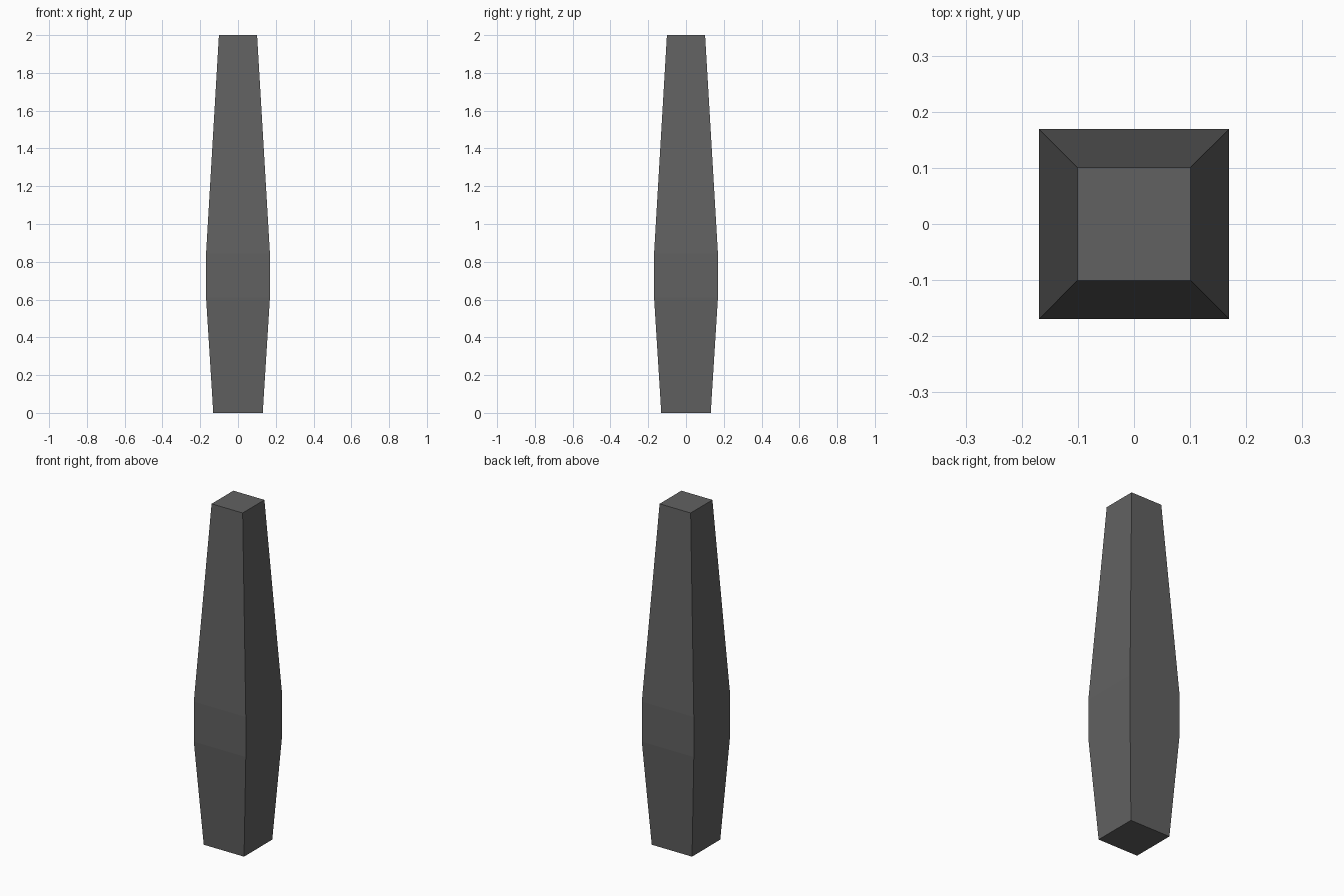
import bpy
import bmesh

if "Cube" in bpy.data.objects:
    bpy.data.objects.remove(bpy.data.objects["Cube"])

# Square column profile: (height, half width)
profile = [(0.0, 0.131), (0.61, 0.169), (0.845, 0.169), (2.0, 0.101)]
corners = [(-1, -1), (1, -1), (1, 1), (-1, 1)]

bm = bmesh.new()
rings = [[bm.verts.new((sx * h, sy * h, z)) for sx, sy in corners] for z, h in profile]

# Side walls between successive rings
for low, high in zip(rings, rings[1:]):
    for i in range(4):
        j = (i + 1) % 4
        bm.faces.new((low[i], low[j], high[j], high[i]))

# Bottom and top caps
bm.faces.new(rings[0][::-1])
bm.faces.new(rings[-1])

mesh = bpy.data.meshes.new("tapered_post")
bm.to_mesh(mesh)
bm.free()

# Dark grey finish
mat = bpy.data.materials.new("dark_grey")
mat.diffuse_color = (0.12, 0.12, 0.12, 1.0)
mat.use_nodes = True
mat.node_tree.nodes["Principled BSDF"].inputs["Base Color"].default_value = mat.diffuse_color
mesh.materials.append(mat)

post = bpy.data.objects.new("tapered_post", mesh)
bpy.context.collection.objects.link(post)
